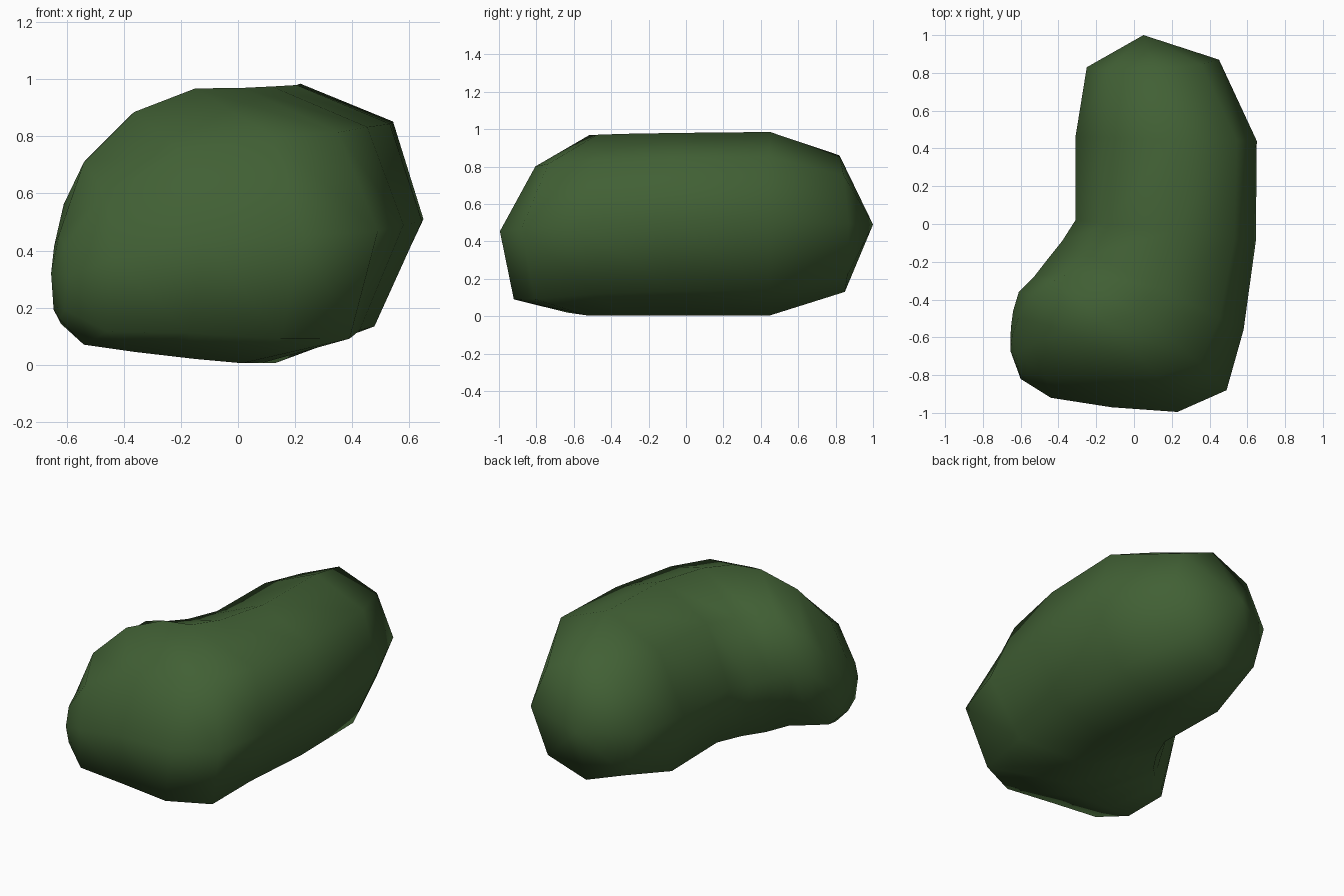
import bpy, bmesh, math
from mathutils import Vector

if "Cube" in bpy.data.objects:
    bpy.data.objects.remove(bpy.data.objects["Cube"])

SIDES = 8
# Bean cross-sections along a bending spine:
# inner x,y  outer x,y  bottom z, top z, lean, underside fullness, top pull-back, tilt, inner shoulder slimming
RINGS = [
    (-.25, .83, .45, .87, .13, .86, .04, .06, -.03, 0, 0),
    (-.31, .46, .65, .44, .005, .985, .10, .06, 0, .015, 0),
    (-.31, .02, .645, -.09, .005, .98, .08, .06, 0, .01, 0),
    (-.38, -.09, .58, -.56, .005, .975, .04, .08, 0, 0, .03),
    (-.46, -.19, .49, -.88, .005, .97, 0, .12, .06, -.02, .08),
    (-.53, -.28, .23, -.995, .02, .968, 0, .12, .12, -.04, .14),
    (-.61, -.36, -.12, -.97, .045, .885, 0, .12, .10, -.03, .24),
    (-.64, -.46, -.44, -.92, .07, .71, 0, .15, .05, -.02, .3),
    (-.652, -.55, -.6, -.82, .16, .46, 0, .1, 0, 0, 0),
]
BACK_POLE = (.05, 1.0, .49)
SIDE_POLE = (-.655, -.67, .32)

bm = bmesh.new()


def ring(ix, iy, ox, oy, lo, hi, lean, full, pull, tilt, slim):
    mid = Vector(((ix + ox) / 2, (iy + oy) / 2, (lo + hi) / 2))
    half = Vector(((ox - ix) / 2, (oy - iy) / 2, 0))
    verts = []
    for i in range(SIDES):
        a = math.tau * i / SIDES
        c, s = math.cos(a), math.sin(a)
        low = full * max(0, -s) * abs(c) * 2      # squarer lower corners
        cut = slim * max(0, s) * max(0, -c) * 2   # lower inner shoulder
        wide = low if c < 0 or pull > 0 else 0
        p = mid + half * (c * (1 + wide) + lean * s)
        p.y += pull * max(0, s)
        p.z += s * (1 + low - cut) * (hi - lo) / 2 + tilt * c
        verts.append(bm.verts.new(p))
    return verts


# Skin the body and close both ends with fans
loops = [ring(*r) for r in RINGS]
for a, b in zip(loops, loops[1:]):
    for i in range(SIDES):
        j = (i + 1) % SIDES
        bm.faces.new((a[i], a[j], b[j], b[i]))
for loop, pole in ((loops[0], BACK_POLE), (loops[-1], SIDE_POLE)):
    tip = bm.verts.new(pole)
    for i in range(SIDES):
        bm.faces.new((loop[i], loop[(i + 1) % SIDES], tip))
bmesh.ops.recalc_face_normals(bm, faces=bm.faces)
for f in bm.faces:
    f.smooth = True

mesh = bpy.data.meshes.new("bean_body")
bm.to_mesh(mesh)
bm.free()
body = bpy.data.objects.new("bean_body", mesh)
bpy.context.collection.objects.link(body)

# Single leafy green
green = bpy.data.materials.new("leaf_green")
green.diffuse_color = (.053, .117, .035, 1)
green.use_nodes = True
green.node_tree.nodes["Principled BSDF"].inputs["Base Color"].default_value = green.diffuse_color
mesh.materials.append(green)
